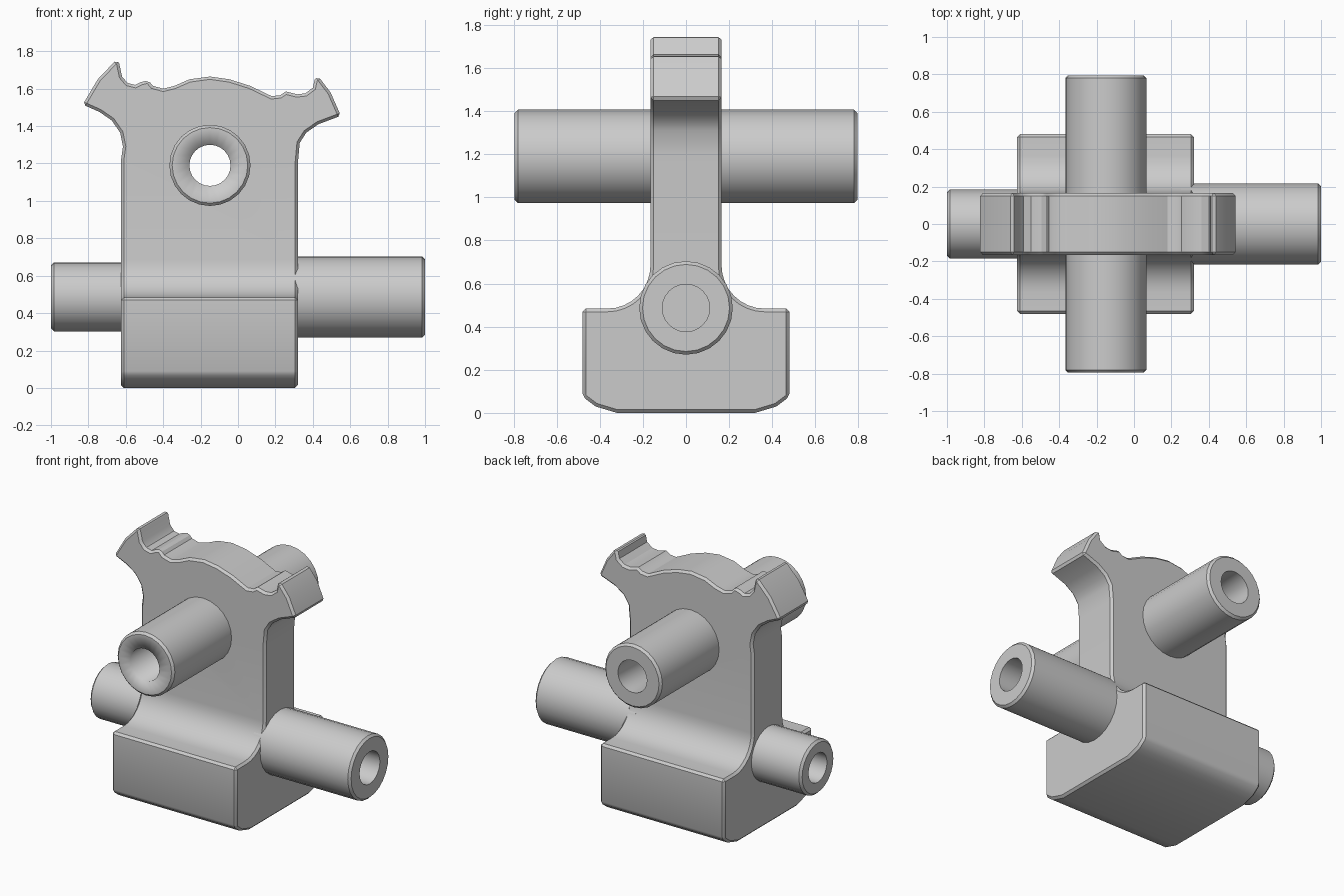
import bpy, bmesh, math
from mathutils import Vector

old = bpy.data.objects.get("Cube")
if old:
    bpy.data.objects.remove(old, do_unlink=True)

grey = bpy.data.materials.new("light grey")
grey.use_nodes = True
grey.diffuse_color = (0.6, 0.6, 0.6, 1)
grey.node_tree.nodes["Principled BSDF"].inputs["Base Color"].default_value = (0.6, 0.6, 0.6, 1)


def make_object(name, bm):
    bmesh.ops.recalc_face_normals(bm, faces=bm.faces)
    mesh = bpy.data.meshes.new(name)
    bm.to_mesh(mesh)
    bm.free()
    mesh.materials.append(grey)
    obj = bpy.data.objects.new(name, mesh)
    bpy.context.collection.objects.link(obj)
    return obj


def activate(obj):
    bpy.ops.object.select_all(action='DESELECT')
    obj.select_set(True)
    bpy.context.view_layer.objects.active = obj


def smooth(obj, angle=30):
    activate(obj)
    bpy.ops.object.shade_smooth_by_angle(angle=math.radians(angle))


def prism(name, points, direction):
    """Extrude a closed outline equally to both sides of its plane."""
    bm = bmesh.new()
    side = Vector(direction)
    face = bm.faces.new([bm.verts.new(Vector(p) - side) for p in points])
    result = bmesh.ops.extrude_face_region(bm, geom=[face])
    moved = [v for v in result["geom"] if isinstance(v, bmesh.types.BMVert)]
    bmesh.ops.translate(bm, verts=moved, vec=side * 2)
    return make_object(name, bm)


def lathe(name, profile, place, sides=24):
    """Revolve (radius, distance) pairs; place maps the result into the model."""
    bm = bmesh.new()
    rings = []
    for radius, along in profile:
        if radius == 0:
            rings.append([bm.verts.new(place(0, 0, along))] * sides)
            continue
        angles = [math.tau * i / sides for i in range(sides)]
        rings.append([bm.verts.new(place(radius * math.cos(a), radius * math.sin(a), along))
                      for a in angles])
    for low, high in zip(rings, rings[1:]):
        for i in range(sides):
            j = (i + 1) % sides
            corners = dict.fromkeys([low[i], low[j], high[j], high[i]])
            bm.faces.new(list(corners))
    return make_object(name, bm)


def boolean(obj, cutter, operation):
    activate(obj)
    mod = obj.modifiers.new("cut", 'BOOLEAN')
    mod.operation = operation
    mod.solver = 'EXACT'
    mod.object = cutter
    bpy.ops.object.modifier_apply(modifier=mod.name)
    bpy.data.objects.remove(cutter, do_unlink=True)


BEVEL = 0.015

# Front outline: straight sides, flared horns and a wavy crown
left_horn = [(-.625, -.1), (-.625, 1.22), (-.615, 1.29), (-.63, 1.365), (-.675, 1.43),
             (-.74, 1.475), (-.83, 1.515), (-.75, 1.65), (-.65, 1.755), (-.635, 1.735)]
crown = [(-.62, 1.665), (-.59, 1.63), (-.55, 1.62), (-.52, 1.635), (-.48, 1.645),
         (-.455, 1.615), (-.4, 1.6), (-.34, 1.615), (-.26, 1.65), (-.15, 1.665),
         (-.045, 1.65), (.065, 1.615), (.18, 1.56), (.225, 1.565), (.255, 1.585),
         (.315, 1.57), (.36, 1.575)]
right_horn = [(.4, 1.605), (.41, 1.65), (.43, 1.665), (.495, 1.58), (.55, 1.455),
              (.43, 1.41), (.365, 1.365), (.33, 1.31), (.32, 1.2), (.32, -.1)]
outline = left_horn + crown + right_horn
body = prism("body", [(x, 0, z) for x, z in outline], (0, 0.6, 0))

# Side outline: block foot blending into a thin upright plate
fillet, plate, top = 0.2, 0.165, 0.484
half = [(.32, 0), (.42, .03), (.48, .075), (.48, top)]
for i in range(9):
    a = math.pi / 2 * i / 8
    half.append((plate + fillet - fillet * math.sin(a), top + fillet - fillet * math.cos(a)))
half.append((plate, 2))
section = half + [(-y, z) for y, z in reversed(half)]
boolean(body, prism("section", [(0, y, z) for y, z in section], (1.2, 0, 0)), 'INTERSECT')

# Chamfer the sharp rims
bevel = body.modifiers.new("chamfer", 'BEVEL')
bevel.width = BEVEL
bevel.segments = 1
bevel.limit_method = 'ANGLE'
bevel.angle_limit = math.radians(50)
bevel.use_clamp_overlap = False
activate(body)
bpy.ops.object.modifier_apply(modifier=bevel.name)

# Opening for the through tube
AXLE_X, AXLE_Z = -0.15, 1.19


def across(u, v, w):
    return (AXLE_X + u, w, AXLE_Z + v)


boolean(body, lathe("opening", [(0, -1), (.17, -1), (.17, 1), (0, 1)], across), 'DIFFERENCE')
smooth(body)

# Hollow tube running front to back
R, BORE, END = 0.217, 0.11, 0.795
tube = [(BORE, -END), (R - BEVEL, -END), (R, BEVEL - END),
        (R, END - BEVEL), (R - BEVEL, END), (BORE, END), (BORE, -END)]
smooth(lathe("through_tube", tube, across))


# Side pegs with blind bores
def peg(name, side, radius, bore, start):
    profile = [(0, start), (radius, start), (radius, 1 - BEVEL), (radius - BEVEL, 1),
               (bore, 1), (bore, start + 0.05), (0, start + 0.05)]
    smooth(lathe(name, profile, lambda u, v, w: (side * w, u, 0.487 + v)))


peg("left_peg", 1, 0.217, 0.11, 0.25)
peg("right_peg", -1, 0.184, 0.1, 0.55)

# Merge duplicate seam vertices in every part
for obj in (body, bpy.data.objects["through_tube"]):
    bm = bmesh.new()
    bm.from_mesh(obj.data)
    bmesh.ops.remove_doubles(bm, verts=bm.verts, dist=0.0001)
    bm.to_mesh(obj.data)
    bm.free()
